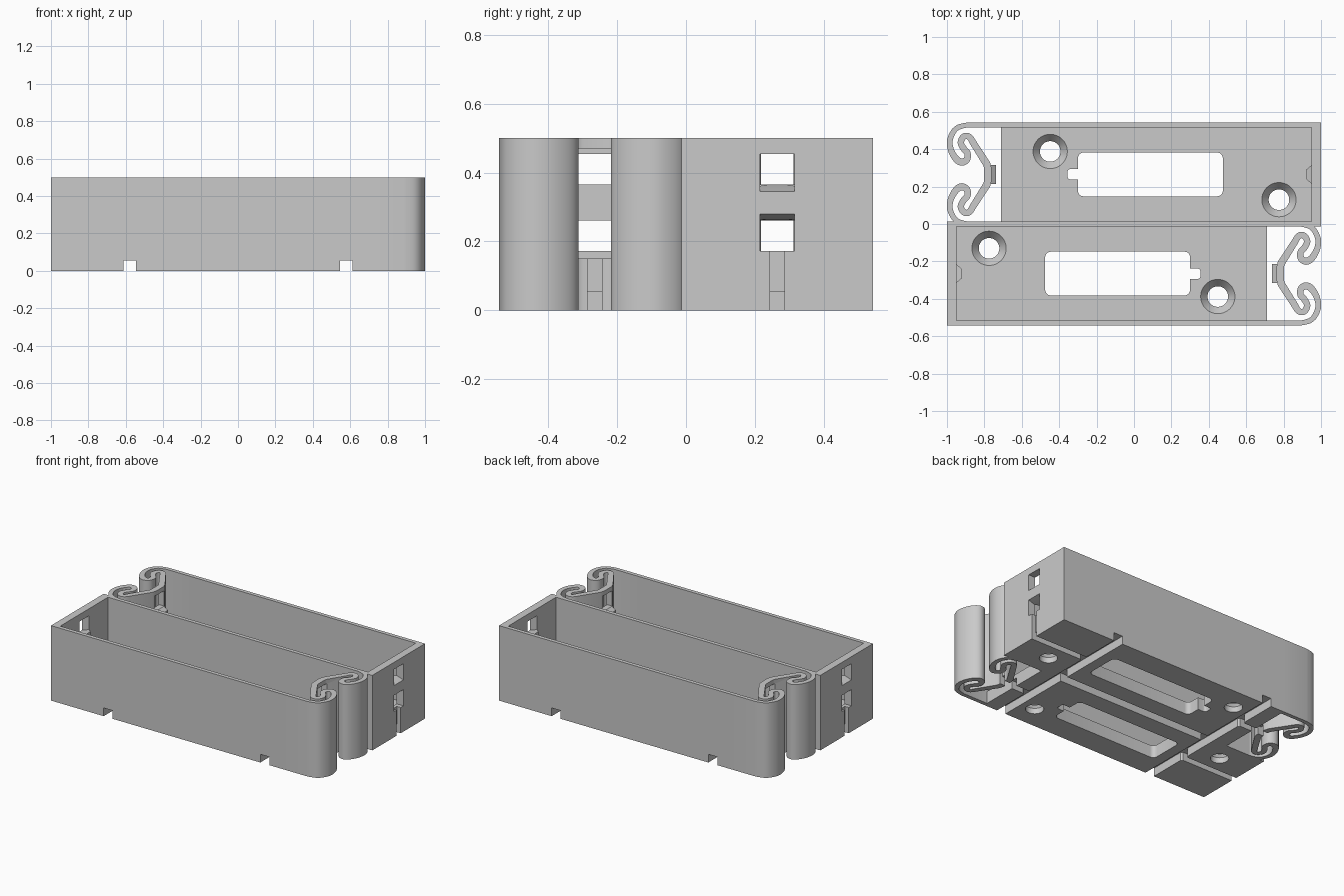
import bpy, bmesh, math
from mathutils import Vector

if "Cube" in bpy.data.objects:
    bpy.data.objects.remove(bpy.data.objects["Cube"])

grey = bpy.data.materials.new("light_grey_plastic")
grey.use_nodes = True
grey.diffuse_color = (0.59, 0.59, 0.59, 1)
grey.node_tree.nodes["Principled BSDF"].inputs["Base Color"].default_value = (0.59, 0.59, 0.59, 1)

MID = 0.265      # centre line of one bay
HALF = 0.278     # half width of one bay
WALL = 0.026
FLOOR = 0.082
CHANNEL = 0.055  # depth of the wire channels underneath
TOP = 0.5
INNER = 0.95     # inner face of the contact end wall


def finish(name, bm):
    bmesh.ops.recalc_face_normals(bm, faces=bm.faces)
    mesh = bpy.data.meshes.new(name)
    bm.to_mesh(mesh)
    bm.free()
    mesh.materials.append(grey)
    obj = bpy.data.objects.new(name, mesh)
    bpy.context.collection.objects.link(obj)
    return obj


def prism(name, outline, z0, z1):
    bm = bmesh.new()
    face = bm.faces.new([bm.verts.new((x, y, z0)) for x, y in outline])
    new = bmesh.ops.extrude_face_region(bm, geom=[face])["geom"]
    verts = [v for v in new if isinstance(v, bmesh.types.BMVert)]
    bmesh.ops.translate(bm, verts=verts, vec=(0, 0, z1 - z0))
    return finish(name, bm)


def box(name, x0, x1, y0, y1, z0, z1):
    return prism(name, [(x0, y0), (x1, y0), (x1, y1), (x0, y1)], z0, z1)


def slot(name, x0, x1, half_width, z0, z1):
    return box(name, x0, x1, MID - half_width, MID + half_width, z0, z1)


def disc(name, x, y, r0, r1, z0, z1):
    bm = bmesh.new()
    bmesh.ops.create_cone(bm, cap_ends=True, segments=48, radius1=r0, radius2=r1, depth=z1 - z0)
    bmesh.ops.translate(bm, verts=bm.verts, vec=(x, y, (z0 + z1) / 2))
    return finish(name, bm)


def hull(name, sections):
    # each section is a rectangle: x, half width, low z, high z
    bm = bmesh.new()
    for x, w, lo, hi in sections:
        for y in (MID - w, MID + w):
            for z in (lo, hi):
                bm.verts.new((x, y, z))
    bmesh.ops.convex_hull(bm, input=bm.verts)
    return finish(name, bm)


def rounded(x0, x1, y0, y1, r):
    pts = []
    for i, (x, y) in enumerate([(x1 - r, y1 - r), (x0 + r, y1 - r), (x0 + r, y0 + r), (x1 - r, y0 + r)]):
        for k in range(6):
            a = math.pi / 2 * (i + k / 5)
            pts.append((x + r * math.cos(a), y + r * math.sin(a)))
    return pts


def cut(obj, cutters):
    for c in cutters:
        c.hide_render = True
        mod = obj.modifiers.new("cut", 'BOOLEAN')
        mod.operation, mod.solver, mod.object = 'DIFFERENCE', 'EXACT', c
    deps = bpy.context.evaluated_depsgraph_get()
    mesh = bpy.data.meshes.new_from_object(obj.evaluated_get(deps))
    obj.modifiers.clear()
    obj.data = mesh
    for c in cutters:
        bpy.data.objects.remove(c)


def smooth_path(pts, steps=5):
    out = []
    for i in range(len(pts) - 1):
        p0, p1, p2, p3 = (Vector(pts[max(0, min(len(pts) - 1, j))]) for j in range(i - 1, i + 3))
        for k in range(steps):
            t = k / steps
            out.append(0.5 * (2 * p1 + (p2 - p0) * t + (2 * p0 - 5 * p1 + 4 * p2 - p3) * t * t
                              + (3 * p1 - p0 - 3 * p2 + p3) * t ** 3))
    return out + [Vector(pts[-1])]


def ribbon(name, path):
    left, right = [], []
    for i, p in enumerate(path):
        d = path[min(i + 1, len(path) - 1)] - path[max(i - 1, 0)]
        n = Vector((-d.y, d.x)).normalized() * p.z / 2
        left.append((p.x + n.x, p.y + n.y))
        right.append((p.x - n.x, p.y - n.y))
    return prism(name, left + right[::-1], 0, TOP)


# Tray with floor, side walls and contact end wall
tray = box("tray", -0.71, 1, MID - HALF, MID + HALF, 0, TOP)
cutters = [
    box("cavity", -0.8, INNER, MID - HALF + WALL, MID + HALF - WALL, FLOOR, 0.6),
    prism("floor_opening", rounded(-0.3, 0.475, 0.148, 0.382, 0.03), -0.1, 0.3),
    prism("opening_notch", rounded(-0.355, -0.25, 0.238, 0.294, 0.015), -0.1, 0.3),
    slot("contact_window", 0.9, 1.1, 0.05, 0.172, 0.453),
    slot("contact_groove", 0.972, 1.1, 0.021, -0.1, 0.2),
    slot("end_channel", 0.58, 1.1, 0.021, -0.1, CHANNEL),
    slot("spring_channel", -0.8, -0.58, 0.021, -0.1, CHANNEL),
    box("middle_channel", -0.58, 0.58, -0.03, 0.03, -0.1, CHANNEL),
]
for s in (-1, 1):
    cutters.append(box("cross_channel", s * 0.578 - 0.033, s * 0.578 + 0.033, -0.2, 0.7, -0.1, CHANNEL))
    cutters.append(prism("channel_junction", [(s * 0.643, MID), (s * 0.578, MID + 0.065),
                                              (s * 0.578, MID - 0.065)], -0.1, CHANNEL))
for x, y in ((-0.448, 0.388), (0.775, 0.13)):
    cutters.append(disc("screw_hole", x, y, 0.055, 0.055, -0.1, 0.3))
    cutters.append(disc("countersink", x, y, 0.055, 0.092, FLOOR - 0.045, FLOOR + 0.0005))
cut(tray, cutters)

# Bar holding the fixed contact
contact_bar = hull("contact_bar", [(1, 0.05, 0.28, 0.345), (INNER, 0.05, 0.264, 0.361),
                                   (0.921, 0.026, 0.26, 0.365)])

# Curled spring: one half as x, y, thickness, then mirrored over the bay's centre line
curl = [(-0.89, 0.53, 0.026), (-0.95, 0.511, 0.028), (-0.983, 0.455, 0.03), (-0.98, 0.4, 0.032),
        (-0.955, 0.353, 0.036), (-0.925, 0.331, 0.038), (-0.895, 0.343, 0.036), (-0.89, 0.378, 0.034),
        (-0.912, 0.405, 0.034), (-0.926, 0.437, 0.034), (-0.91, 0.467, 0.034),
        (-0.882, 0.467, 0.034), (-0.86, 0.435, 0.036)]
half = [Vector((-0.705, 0.53, WALL))] + smooth_path(curl) + [Vector((-0.787, 0.32, 0.04)),
                                                            Vector((-0.782, 0.3, 0.04))]
other = [Vector((p.x, 2 * MID - p.y, p.z)) for p in reversed(half)]
spring = ribbon("spring", half + other)
cut(spring, [
    slot("spring_window", -0.85, -0.7, 0.05, 0.15, 0.47),
    slot("spring_groove", -0.85, -0.785, 0.021, -0.1, 0.2),
    slot("spring_wire_gap", -0.85, -0.7, 0.021, -0.1, CHANNEL),
])
spring_bar = hull("spring_bar", [(-0.803, 0.05, 0.26, 0.365), (-0.765, 0.05, 0.26, 0.365),
                                 (-0.738, 0.05, 0.28, 0.345)])

# Second bay is the first one turned half way round
for obj in (tray, contact_bar, spring, spring_bar):
    bpy.ops.object.select_all(action='DESELECT')
    obj.select_set(True)
    bpy.context.view_layer.objects.active = obj
    bpy.ops.object.shade_smooth_by_angle(angle=math.radians(30))
    twin = obj.copy()
    twin.name = "front_" + obj.name
    twin.rotation_euler.z = math.pi
    bpy.context.collection.objects.link(twin)
    obj.name = "back_" + obj.name
